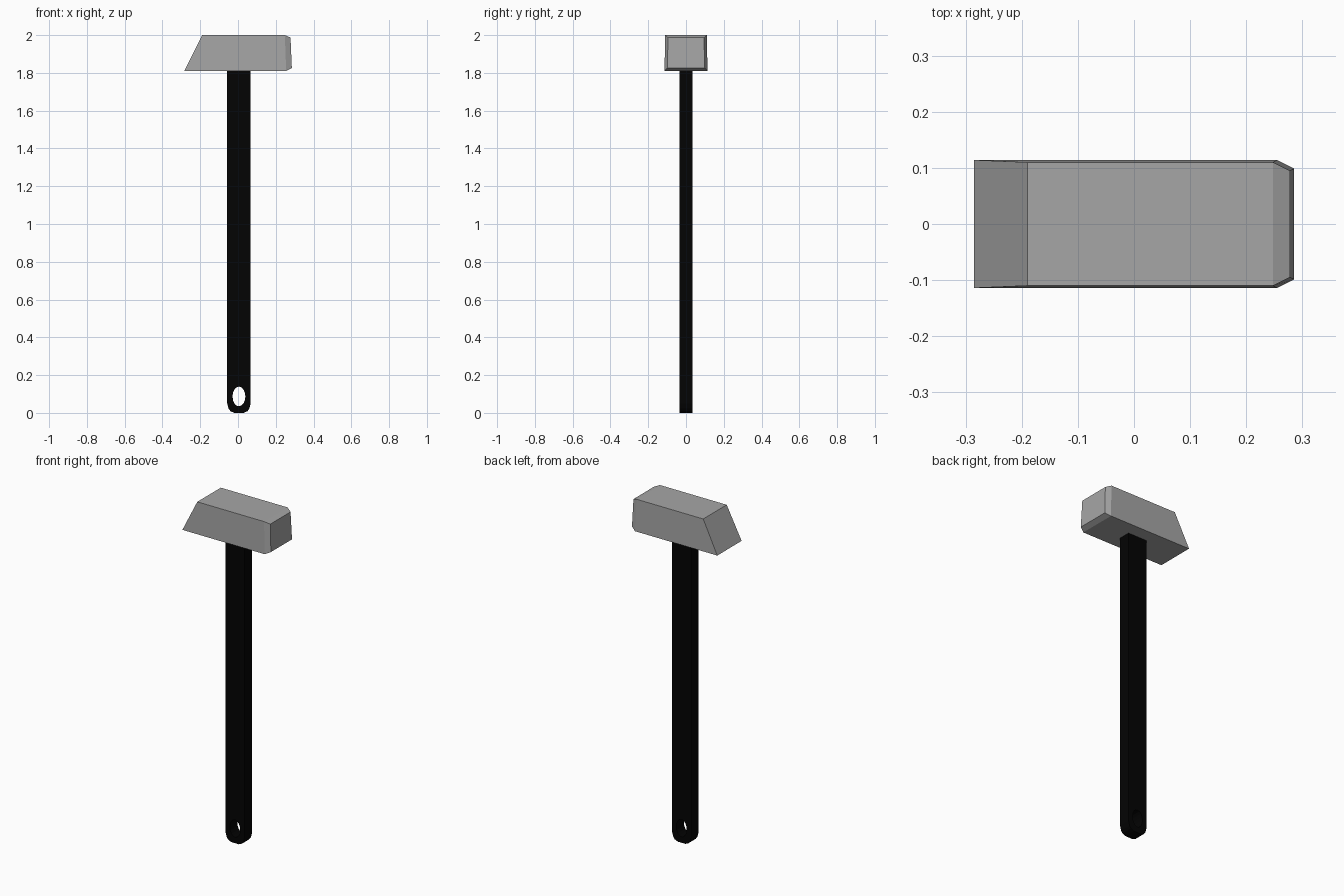
import bpy, bmesh, math

if "Cube" in bpy.data.objects:
    bpy.data.objects.remove(bpy.data.objects["Cube"])


def material(name, color):
    m = bpy.data.materials.new(name)
    m.diffuse_color = color
    m.use_nodes = True
    m.node_tree.nodes["Principled BSDF"].inputs["Base Color"].default_value = m.diffuse_color
    return m


def loft(name, rings):
    """Closed solid through a list of equally sized vertex rings."""
    bm = bmesh.new()
    loops = [[bm.verts.new(p) for p in ring] for ring in rings]
    n = len(loops[0])
    for a, b in zip(loops, loops[1:]):
        for i in range(n):
            j = (i + 1) % n
            bm.faces.new((a[i], a[j], b[j], b[i]))
    bm.faces.new(loops[0])
    bm.faces.new(loops[-1])
    bmesh.ops.recalc_face_normals(bm, faces=bm.faces)
    me = bpy.data.meshes.new(name)
    bm.to_mesh(me)
    bm.free()
    ob = bpy.data.objects.new(name, me)
    bpy.context.collection.objects.link(ob)
    return ob


def section(x_bottom, x_top, z0, z1, y_bottom, y_top):
    return [(x_bottom, -y_bottom, z0), (x_bottom, y_bottom, z0),
            (x_top, y_top, z1), (x_top, -y_top, z1)]


# Head: slanted back, gently tapered sides, chamfered striking face
head = loft("hammer_head", [
    section(-0.285, -0.19, 1.81, 2.0, 0.114, 0.11),
    section(0.255, 0.248, 1.81, 2.0, 0.114, 0.11),
    section(0.285, 0.278, 1.825, 1.987, 0.099, 0.095)])
head.data.materials.append(material("dark_steel", (0.38, 0.38, 0.38, 1)))

# Handle: flat bar with rounded lower corners
cx, hw, hy = 0.005, 0.062, 0.035
half = [(hw, 1.815), (hw, 0.05), (0.055, 0.023), (0.045, 0.009), (0.025, 0.0)]
outline = half + [(-x, z) for x, z in reversed(half)]
handle = loft("handle", [[(cx + x, y, z) for x, z in outline] for y in (-hy, hy)])
handle.data.materials.append(material("black_grip", (0.001, 0.001, 0.001, 1)))

# Hanging hole: oval cutter
angles = [2 * math.pi * i / 16 for i in range(16)]
cutter = loft("hole_cutter", [
    [(cx + 0.034 * math.cos(a), y, 0.087 + 0.052 * math.sin(a)) for a in angles]
    for y in (-0.1, 0.1)])
cutter.data.materials.append(handle.data.materials[0])
cutter.hide_render = True
cutter.hide_viewport = True
cut = handle.modifiers.new("hanging_hole", 'BOOLEAN')
cut.operation = 'DIFFERENCE'
cut.solver = 'EXACT'
cut.object = cutter
